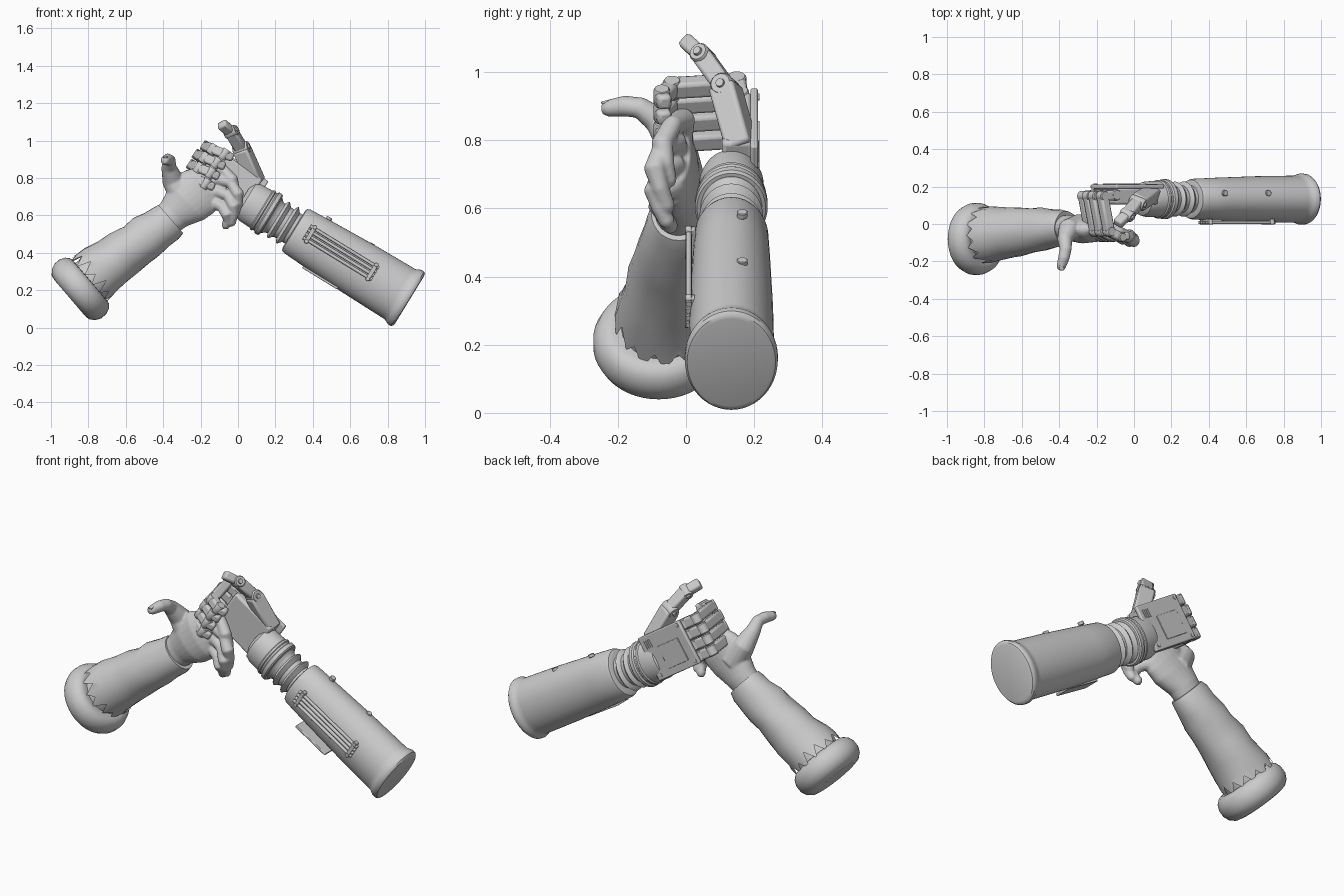
import bpy, bmesh, math, random
from mathutils import Vector as V, Matrix

if "Cube" in bpy.data.objects:
    bpy.data.objects.remove(bpy.data.objects["Cube"])

random.seed(4)
Y = V((0, 1, 0))


def finish(name, bm):
    bmesh.ops.recalc_face_normals(bm, faces=bm.faces)
    me = bpy.data.meshes.new(name)
    bm.to_mesh(me)
    bm.free()
    ob = bpy.data.objects.new(name, me)
    bpy.context.collection.objects.link(ob)
    return ob


def loft(bm, rings, n, hint=Y, axis=None, wobble=0, ragged=0):
    """rings: (centre, radius along hint, radius across)"""
    loops = []
    for i, (c, ra, rb) in enumerate(rings):
        t = axis or (V(rings[min(i + 1, len(rings) - 1)][0]) - V(rings[max(i - 1, 0)][0]))
        t = t.normalized()
        a = (hint - t * hint.dot(t)).normalized()
        b = t.cross(a)
        loop = []
        for k in range(n):
            w = 2 * math.pi * k / n
            f = 1 + wobble * (math.sin(3 * w + i * 1.7) + random.uniform(-.5, .5))
            p = V(c) + (a * math.cos(w) * ra + b * math.sin(w) * rb) * f
            if i == 0 and ragged:
                p += t * ragged * (-1) ** k * random.uniform(.3, 1)
            loop.append(bm.verts.new(p))
        loops.append(loop)
    for A, B in zip(loops, loops[1:]):
        for k in range(n):
            bm.faces.new((A[k], A[(k + 1) % n], B[(k + 1) % n], B[k]))
    if not ragged:
        bm.faces.new(loops[0][::-1])
    bm.faces.new(loops[-1])


def lathe(name, origin, axis, profile, flat=1, n=48):
    bm = bmesh.new()
    d = V(axis).normalized()
    hint = Y if abs(d.y) < .9 else V((1, 0, 0))
    loft(bm, [(V(origin) + d * s, r * flat, r) for s, r in profile], n, hint, d)
    return finish(name, bm)


def pin(name, c, axis, r, h):
    return lathe(name, V(c) - V(axis).normalized() * h / 2, axis,
                 [(0, r * .85), (h * .1, r), (h * .9, r), (h, r * .85)], n=20)


def box(name, c, xdir, side, size, bevel=.008):
    x = V(xdir).normalized()
    y = V(side)
    y = (y - x * y.dot(x)).normalized()
    m = Matrix((x, y, x.cross(y))).transposed().to_4x4()
    m.translation = V(c)
    bm = bmesh.new()
    bmesh.ops.create_cube(bm, size=1, matrix=m @ Matrix.Diagonal((*size, 1)))
    ob = finish(name, bm)
    if bevel:
        mod = ob.modifiers.new("bevel", 'BEVEL')
        mod.width, mod.segments = bevel, 2
    return ob


def link(name, a, b, side, wide, thick):
    a, b = V(a), V(b)
    return box(name, (a + b) / 2, b - a, side, ((b - a).length, wide, thick), .011)


# ---------- mechanical forearm ----------
O = V((.905, .133, .155))
D = V((-.853, 0, .522)).normalized()
P = V((.522, 0, .853)).normalized()


def arm(s, y, p):
    return O + D * s + P * p + V((0, y, 0))


lathe("forearm_shell", O, D, [(-.014, .15), (-.011, .162), (-.002, .17), (.015, .171), (.03, .164), (.045, .157),
      (.06, .157), (.3, .153), (.55, .143), (.69, .136), (.706, .129), (.711, .115), (.711, .08)], .8)
lathe("wrist_bellows", O, D, [(.69, .09), (.728, .09), (.75, .115), (.757, .108), (.765, .09), (.785, .092),
      (.805, .114), (.813, .108), (.82, .092), (.835, .095), (.85, .11), (.9, .105)], .82)
lathe("wrist_collar", O, D, [(.85, .09), (.853, .12), (.86, .127), (.88, .127), (.886, .118),
      (.895, .118), (.9, .123), (.91, .123), (.916, .116), (.985, .113), (1.01, .105), (1.03, .07)], .84)

# side rod rack with end brackets
for p in (-.012, .012, .036, .060):
    lathe("rack_rod", arm(.215, -.125, p), D, [(0, .009), (.43, .009)], n=12)
for s in (.235, .62):
    box("rack_bracket", arm(s, -.12, .024), D, Y, (.022, .03, .105), .005)
    for p in (-.02, .068):
        pin("rack_bolt", arm(s, -.126, p), Y, .012, .02)
box("underside_plate", arm(.455, -.055, -.147), D, Y, (.22, .1, .014), .003)
for s in (.31, .58):
    pin("shell_screw", arm(s, .032, .146), P, .016, .018)

# ---------- mechanical hand ----------
W = V((.06, .155, .70))
H = V((-.83, 0, .558))
Q = V((.558, 0, .83))


def hand(s, y, q):
    return W + H * s + Q * q + V((0, y, 0))


box("palm_block", hand(.125, -.005, 0), H, Y, (.27, .09, .235), .012)
box("back_plate", hand(.115, .045, 0), H, Y, (.31, .022, .25), .006)
box("back_panel", hand(.14, .057, -.02), H, Y, (.15, .008, .13), .002)
for i in range(4):
    box("back_vent", hand(-.01 + i * .013, .056, .075), H, Y, (.006, .006, .045), 0)
for s, q in ((-.01, -.1), (.25, .105), (.25, -.105)):
    pin("plate_screw", hand(s, .056, q), Y, .01, .01)

# four fingers curled to the front
for i in range(4):
    q = .092 - i * .062
    L = (.075, .085, .08, .07)[i]
    k = hand(.262, 0, q)
    a = hand(.262 + L, -.006, q)
    b = a + V((.035, -.19, -.012))
    c = b + V((.06, -.03, -.025))
    d = c + V((.045, .01, -.02))
    for n, (u, v, w) in enumerate(((k, a, .057), (a, b, .054), (b, c, .05), (c, d, .044))):
        link(f"finger_{i + 1}_segment_{n + 1}", u, v, Q, w, w * .95)
    for n, j in enumerate((k, a, b, c)):
        pin(f"finger_{i + 1}_joint_{n + 1}", j, Q, .03 - n * .002, .058)

# thumb
T = [V((.1, .165, .775)), V((.02, .115, .955)), V((-.035, .05, 1.045)), V((-.09, .0, 1.09))]
S = V((.75, -.45, .45))
link("thumb_base", T[0], T[1], S, .085, .08)
link("thumb_middle", T[1], T[2], S, .066, .058)
link("thumb_tip", T[2], T[3], S, .056, .046)
for n, j in enumerate(T[1:3]):
    ax = S - (T[n + 2] - T[n + 1]).normalized() * S.dot((T[n + 2] - T[n + 1]).normalized())
    pin(f"thumb_joint_{n + 1}", j, ax, .034 - .004 * n, .085 - .015 * n)
    pin(f"thumb_bolt_{n + 1}", j, ax, .014, .1 - .015 * n)

# ---------- sleeve and cuff ----------
lathe("padded_cuff", (-.845, -.08, .205), (.76, 0, .65),
      [(-.072, .1), (-.072, .13), (-.066, .155), (-.045, .179), (-.015, .192), (.02, .192),
       (.05, .18), (.068, .16), (.072, .135), (.06, .1)])
bm = bmesh.new()
loft(bm, [((-.785, -.06, .268), .150, .150), ((-.74, -.055, .305), .145, .143), ((-.67, -.045, .35), .135, .133),
          ((-.61, -.04, .40), .13, .128), ((-.54, -.035, .445), .118, .118), ((-.49, -.028, .485), .115, .122),
          ((-.43, -.022, .525), .102, .11), ((-.385, -.018, .56), .095, .108), ((-.36, -.018, .582), .085, .1)],
     28, wobble=.022, ragged=.045)
finish("sleeve", bm)
bm = bmesh.new()
loft(bm, [((-.86, -.075, .2), .125, .125), ((-.6, -.04, .4), .11, .11)], 24)
finish("inner_forearm", bm)

# ---------- human hand: lofted parts fused by remesh ----------
bm = bmesh.new()
loft(bm, [((-.41, -.025, .54), .068, .078), ((-.34, -.02, .61), .07, .095), ((-.27, -.03, .675), .074, .132),
          ((-.21, -.03, .725), .066, .138), ((-.165, -.025, .75), .05, .122), ((-.14, -.022, .765), .035, .1)], 24)


def digit(pts, radii, hint=Y):
    t = (V(pts[-1]) - V(pts[-2])).normalized()
    rings = [(p, r, r) for p, r in zip(pts, radii)]
    rings.append((V(pts[-1]) + t * radii[-1] * .7, radii[-1] * .6, radii[-1] * .6))
    loft(bm, rings, 14, hint)


digit([(-.29, -.02, .69), (-.35, -.03, .79), (-.37, -.085, .86), (-.365, -.135, .895), (-.375, -.18, .9),
       (-.39, -.23, .893)], (.075, .058, .04, .032, .031, .025), V((1, 0, 0)))
R = (.04, .037, .029, .033, .026, .024)
for pts in ([(-.22, -.02, .80), (-.16, -.01, .86), (-.08, -.04, .845), (-.03, -.07, .79), (-.015, -.06, .73), (-.025, -.05, .68)],
            [(-.18, -.03, .76), (-.115, -.035, .795), (-.04, -.07, .775), (.0, -.092, .715), (.0, -.075, .66), (-.018, -.055, .605)],
            [(-.17, -.03, .71), (-.11, -.04, .728), (-.055, -.07, .705), (-.022, -.092, .65), (-.025, -.075, .6), (-.035, -.055, .56)],
            [(-.16, -.03, .66), (-.12, -.04, .665), (-.085, -.065, .645), (-.058, -.08, .605), (-.055, -.06, .572), (-.065, -.045, .545)]):
    digit(pts, R)
skin = finish("human_hand", bm)
mod = skin.modifiers.new("fuse", 'REMESH')
mod.mode, mod.voxel_size, mod.use_smooth_shade = 'VOXEL', .006, True
mod = skin.modifiers.new("soften", 'SMOOTH')
mod.factor, mod.iterations = .5, 5

# thumb nail
box("thumb_nail", (-.388, -.235, .912), (-.1, -1, -.2), (1, 0, 0), (.026, .024, .008), .003)

# ---------- shading ----------
for ob in bpy.context.collection.objects:
    ob.select_set(ob.type == 'MESH' and ob != skin)
    bpy.context.view_layer.objects.active = ob
bpy.ops.object.shade_smooth_by_angle(angle=math.radians(35))
